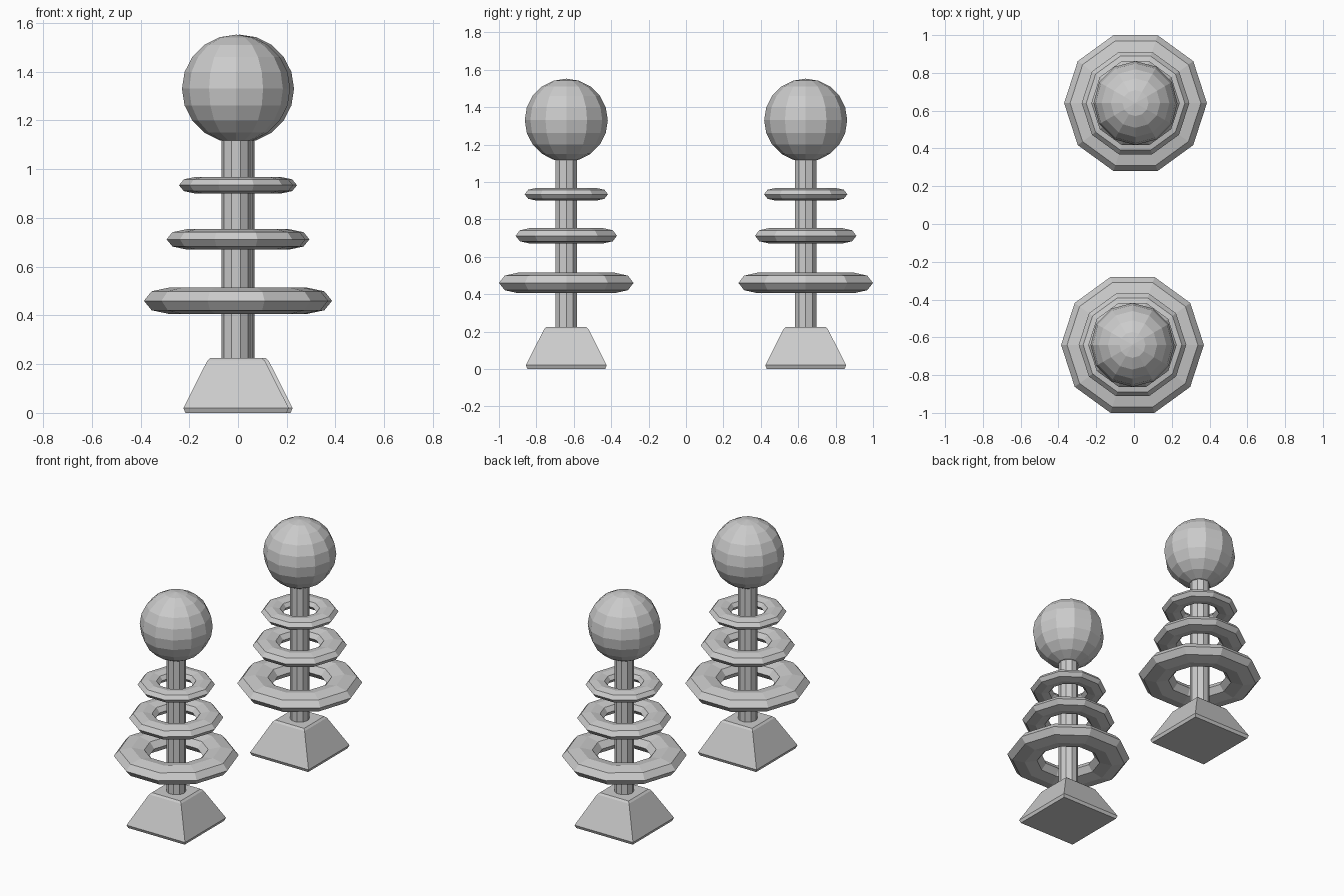
import bpy
import bmesh
from math import sin, cos, pi

cube = bpy.data.objects.get("Cube")
if cube:
    bpy.data.objects.remove(cube, do_unlink=True)

grey = bpy.data.materials.new("light_grey")
grey.use_nodes = True
grey.diffuse_color = (0.6, 0.6, 0.6, 1)
grey.node_tree.nodes["Principled BSDF"].inputs["Base Color"].default_value = (0.6, 0.6, 0.6, 1)


def lathe(name, profile, sides, location, turn=0.0, loop=False):
    """Sweep (radius, height) points round z; cap the ends unless the profile loops."""
    bm = bmesh.new()
    rings = []
    for r, z in profile:
        angles = [turn + 2 * pi * i / sides for i in range(sides)]
        rings.append([bm.verts.new((r * cos(a), r * sin(a), z)) for a in angles])
    pairs = list(zip(rings, rings[1:]))
    if loop:
        pairs.append((rings[-1], rings[0]))
    else:
        bm.faces.new(rings[0][::-1])
        bm.faces.new(rings[-1])
    for low, high in pairs:
        for i in range(sides):
            j = (i + 1) % sides
            bm.faces.new((low[i], low[j], high[j], high[i]))
    bmesh.ops.remove_doubles(bm, verts=bm.verts, dist=0.0001)
    bmesh.ops.recalc_face_normals(bm, faces=bm.faces)
    mesh = bpy.data.meshes.new(name)
    bm.to_mesh(mesh)
    bm.free()
    mesh.materials.append(grey)
    obj = bpy.data.objects.new(name, mesh)
    obj.location = location
    bpy.context.collection.objects.link(obj)


def ring(name, outer, x, y, z):
    """Flattened ten-sided ring with an eight-sided section."""
    major = outer / 1.4
    minor = 0.4 * major
    section = [(major + minor * cos(k * pi / 4), 0.51 * minor * sin(k * pi / 4)) for k in range(8)]
    lathe(name, section, 10, (x, y, z), loop=True)


def ball(name, radius, x, y, z):
    arc = [(radius * sin(k * pi / 10), -radius * cos(k * pi / 10)) for k in range(1, 10)]
    # Points at the poles are tiny rings that merge into one vertex
    arc = [(0.00001, -radius)] + arc + [(0.00001, radius)]
    lathe(name, arc, 12, (x, y, z))


# Square foot, half widths by height
foot = [(0.208, 0), (0.216, 0.02), (0.118, 0.214), (0.106, 0.225)]

for side, s in (("front", -1), ("back", 1)):
    x, y = 0.008 * s, 0.64 * s
    lathe(side + "_foot", [(w * 2 ** 0.5, z) for w, z in foot], 4, (x, y, 0), turn=pi / 4)
    lathe(side + "_pole", [(0.06, 0.2), (0.06, 1.15)], 10, (x, y, 0))
    ring(side + "_large_ring", 0.378, x, y, 0.46)
    ring(side + "_middle_ring", 0.285, x, y, 0.712)
    ring(side + "_small_ring", 0.234, x, y, 0.934)
    ball(side + "_ball", 0.222, x, y, 1.33)
